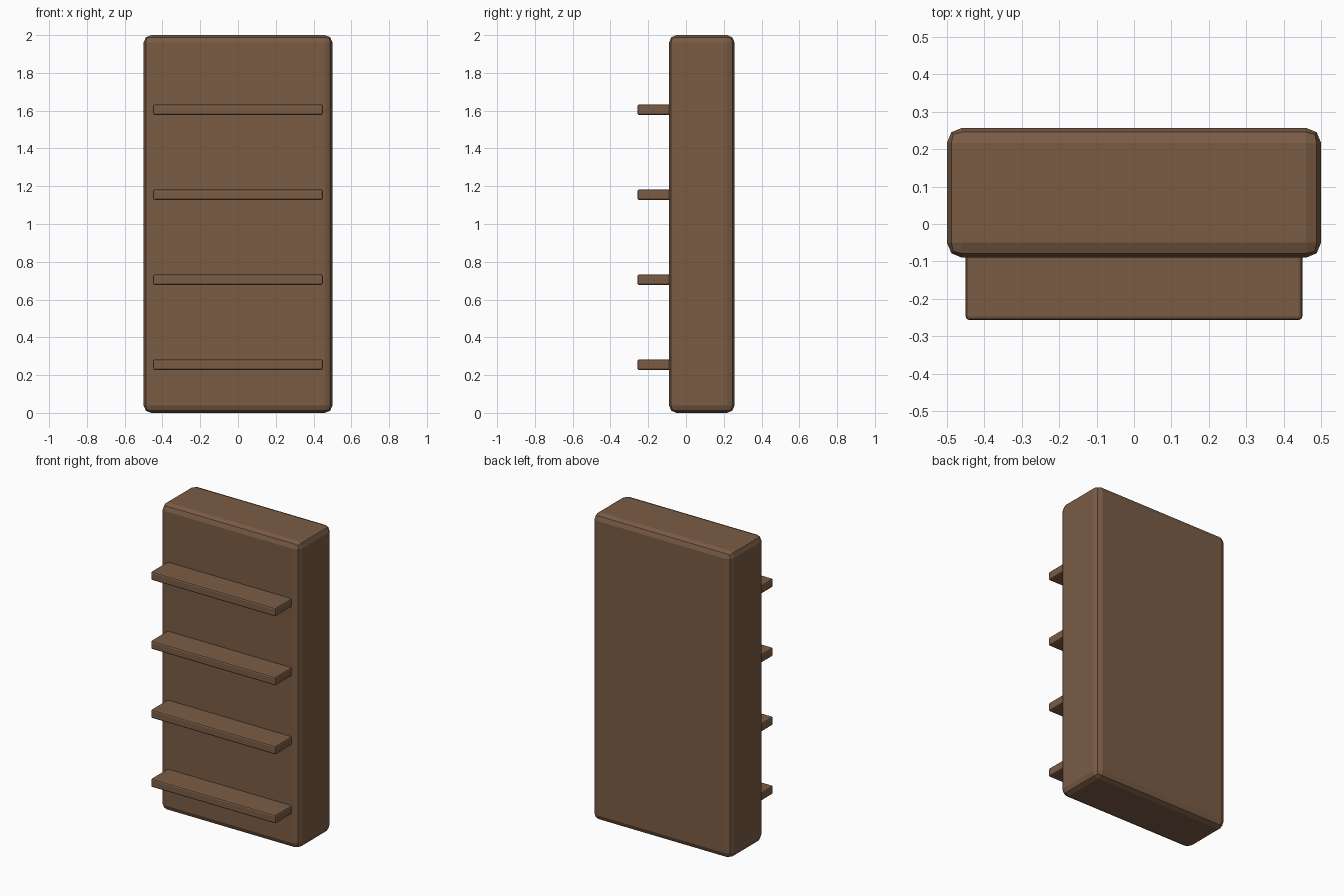
import bpy

cube = bpy.data.objects.get("Cube")
if cube:
    bpy.data.objects.remove(cube, do_unlink=True)

# Single brown wood colour
wood = bpy.data.materials.new("brown_wood")
wood.use_nodes = True
colour = (0.195, 0.107, 0.06, 1)
wood.diffuse_color = colour
wood.node_tree.nodes["Principled BSDF"].inputs["Base Color"].default_value = colour


def bevelled_box(name, low, high, bevel):
    """Box between two corners with rounded edges."""
    centre = [(a + b) / 2 for a, b in zip(low, high)]
    bpy.ops.mesh.primitive_cube_add(size=1, location=centre)
    ob = bpy.context.object
    ob.name = name
    ob.scale = [b - a for a, b in zip(low, high)]
    bpy.ops.object.transform_apply(location=False, rotation=False, scale=True)
    mod = ob.modifiers.new("rounded_edges", "BEVEL")
    mod.width = bevel
    mod.segments = 2
    ob.data.materials.append(wood)
    return ob


# Tall solid cabinet body
bevelled_box("cabinet_body", (-0.5, -0.09, 0), (0.5, 0.257, 2), 0.04)

# Four evenly spaced shelves standing out from the front
for i in range(4):
    z = 0.255 + i * 0.45
    bevelled_box(f"shelf_{i + 1}", (-0.45, -0.257, z - 0.028), (0.45, 0.0, z + 0.028), 0.01)
